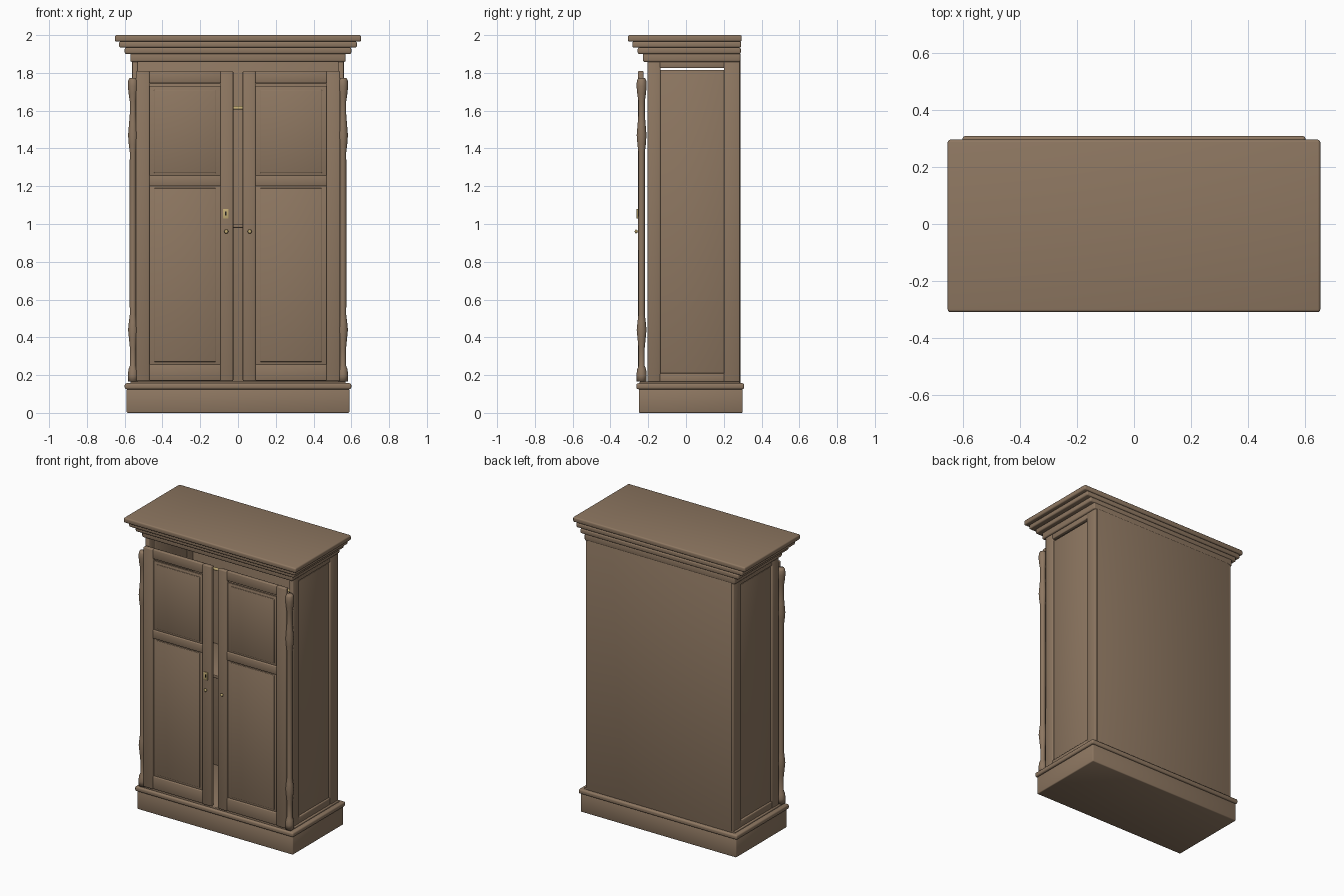
import bpy, bmesh, math
from mathutils import Matrix

if "Cube" in bpy.data.objects:
    bpy.data.objects.remove(bpy.data.objects["Cube"])


def material(name, color):
    m = bpy.data.materials.new(name)
    m.diffuse_color = (*color, 1)
    m.use_nodes = True
    m.node_tree.nodes["Principled BSDF"].inputs["Base Color"].default_value = m.diffuse_color
    return m


WOOD = material("wood", (0.27, 0.185, 0.12))
BRASS = material("brass", (0.55, 0.42, 0.18))
DARK = material("dark", (0.02, 0.018, 0.015))


def finish(name, bm, mat):
    me = bpy.data.meshes.new(name)
    bm.to_mesh(me)
    bm.free()
    me.materials.append(mat)
    for p in me.polygons:
        p.use_smooth = True
    ob = bpy.data.objects.new(name, me)
    bpy.context.collection.objects.link(ob)
    return ob


def box(name, x, y, z, bevel=0.005, mat=WOOD, segments=2):
    """Softly bevelled board given by its (min, max) along each axis."""
    bm = bmesh.new()
    bmesh.ops.create_cube(bm, size=1)
    for v in bm.verts:
        for i, (a, b) in enumerate((x, y, z)):
            v.co[i] = (a + b) / 2 + v.co[i] * (b - a)
    if bevel:
        bmesh.ops.bevel(bm, geom=bm.edges[:], offset=bevel, segments=segments,
                        profile=0.5, affect='EDGES')
    return finish(name, bm, mat)


def lathe(name, profile, matrix, mat, steps=24):
    """Turned part: profile of (radius, height) spun about z, then placed."""
    bm = bmesh.new()
    vs = [bm.verts.new((r, 0, h)) for r, h in profile]
    es = [bm.edges.new(p) for p in zip(vs, vs[1:])]
    bmesh.ops.spin(bm, geom=vs + es, cent=(0, 0, 0), axis=(0, 0, 1),
                   angle=math.tau, steps=steps)
    bmesh.ops.remove_doubles(bm, verts=bm.verts[:], dist=1e-5)
    bmesh.ops.transform(bm, matrix=matrix, verts=bm.verts[:])
    bmesh.ops.recalc_face_normals(bm, faces=bm.faces[:])
    return finish(name, bm, mat)


def span(s, a, b):
    return tuple(sorted((s * a, s * b)))


# Plinth with moulding
box("plinth", (-0.59, 0.59), (-0.25, 0.30), (0, 0.125), 0.006)
box("plinth_moulding", (-0.60, 0.60), (-0.262, 0.308), (0.125, 0.157), 0.010, segments=3)
box("floor_board", (-0.57, 0.57), (-0.245, 0.285), (0.15, 0.167), 0.004)

# Stepped cornice
for i, (hx, front, back, z0, z1) in enumerate([
        (0.57, 0.228, 0.288, 1.858, 1.905), (0.60, 0.256, 0.29, 1.90, 1.934),
        (0.63, 0.284, 0.292, 1.934, 1.966), (0.652, 0.308, 0.295, 1.966, 2.0)]):
    box(f"cornice_tier_{i + 1}", (-hx, hx), (-front, back), (z0, z1), 0.009, segments=3)

# Back, shelf and hanging rail
box("back_panel", (-0.545, 0.545), (0.268, 0.288), (0.155, 1.865), 0.003)
box("shelf", (-0.535, 0.535), (-0.12, 0.268), (0.98, 1.0), 0.003)
lathe("hanging_rail", [(0, -0.54), (0.01, -0.54), (0.01, 0.54), (0, 0.54)],
      Matrix.Translation((0, 0.08, 1.615)) @ Matrix.Rotation(math.pi / 2, 4, 'Y'), BRASS)

# Turned column profile
COLUMN = [(0, 0.165), (0.026, 0.165), (0.027, 0.20), (0.024, 0.23), (0.016, 0.25),
          (0.016, 0.34), (0.021, 0.39), (0.026, 0.44), (0.022, 0.48), (0.017, 0.52),
          (0.018, 0.95), (0.017, 1.38), (0.022, 1.42), (0.026, 1.47), (0.021, 1.53),
          (0.017, 1.58), (0.017, 1.65), (0.023, 1.69), (0.027, 1.73), (0.025, 1.76),
          (0.018, 1.773), (0, 1.773)]

for s, side in ((-1, "left"), (1, "right")):
    # Carcass side: two posts, rails and a recessed panel
    box(f"{side}_front_post", span(s, 0.53, 0.56), (-0.205, -0.135), (0.155, 1.865), 0.006)
    box(f"{side}_rear_post", span(s, 0.53, 0.56), (0.20, 0.285), (0.155, 1.865), 0.006)
    box(f"{side}_bottom_rail", span(s, 0.532, 0.558), (-0.14, 0.205), (0.155, 0.21))
    box(f"{side}_top_rail", span(s, 0.532, 0.558), (-0.14, 0.205), (1.825, 1.868))
    box(f"{side}_side_panel", span(s, 0.53, 0.546), (-0.14, 0.205), (0.20, 1.815), 0.003)
    lathe(f"{side}_column", COLUMN, Matrix.Translation((s * 0.556, -0.235, 0)), WOOD)

    # Door frame
    fy = (-0.255, -0.225)
    box(f"{side}_door_outer_stile", span(s, 0.468, 0.54), fy, (0.168, 1.81), 0.006)
    box(f"{side}_door_inner_stile", span(s, 0.025, 0.093), fy, (0.168, 1.81), 0.006)
    ry = (-0.252, -0.226)
    for part, z in (("bottom", (0.17, 0.257)), ("middle", (1.20, 1.258)), ("top", (1.745, 1.81))):
        box(f"{side}_door_{part}_rail", span(s, 0.09, 0.471), ry, z)
    # Door panels with raised fields
    for part, z0, z1 in (("lower", 0.245, 1.21), ("upper", 1.245, 1.73)):
        box(f"{side}_door_{part}_panel", span(s, 0.085, 0.475), (-0.242, -0.228), (z0, z1), 0.002)
        box(f"{side}_door_{part}_field", span(s, 0.118, 0.445), (-0.246, -0.232),
            (z0 + 0.025, z1 - 0.02), 0.004)
    # Door knob
    lathe(f"{side}_knob", [(0, 0), (0.005, 0), (0.005, 0.006), (0.009, 0.008),
                           (0.011, 0.012), (0.008, 0.017), (0, 0.019)],
          Matrix.Translation((s * 0.062, -0.253, 0.96)) @ Matrix.Rotation(math.pi / 2, 4, 'X'),
          BRASS, 16)

# Lock plate with keyhole on the left door
box("lock_plate", (-0.079, -0.05), (-0.261, -0.25), (1.028, 1.08), 0.002, BRASS)
box("keyhole", (-0.068, -0.061), (-0.263, -0.255), (1.044, 1.066), 0.001, DARK)
